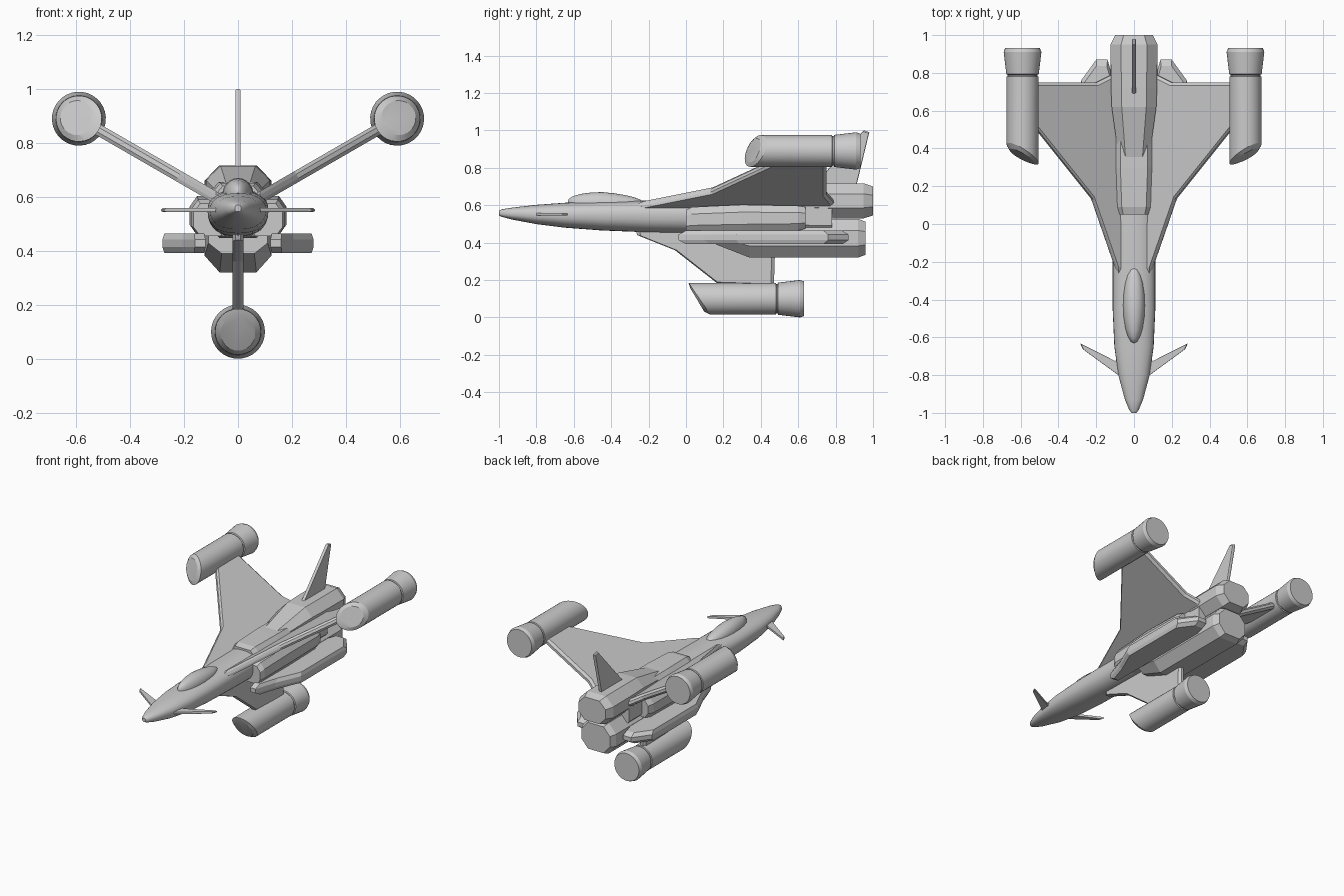
import bpy, math
from mathutils import Vector

if "Cube" in bpy.data.objects:
    bpy.data.objects.remove(bpy.data.objects["Cube"])


def make(name, verts, faces, smooth=None):
    import bmesh
    me = bpy.data.meshes.new(name)
    me.from_pydata([tuple(v) for v in verts], [], faces)
    bm = bmesh.new()
    bm.from_mesh(me)
    bmesh.ops.recalc_face_normals(bm, faces=bm.faces)
    bm.to_mesh(me)
    bm.free()
    if smooth:
        me.polygons.foreach_set("use_smooth", [True] * len(me.polygons))
        me.set_sharp_from_angle(angle=math.radians(smooth))
    ob = bpy.data.objects.new(name, me)
    bpy.context.collection.objects.link(ob)
    return ob


def loft(name, rings, smooth=None):
    n = len(rings[0])
    verts = [v for r in rings for v in r]
    faces = [(k * n + i, k * n + (i + 1) % n, (k + 1) * n + (i + 1) % n, (k + 1) * n + i)
             for k in range(len(rings) - 1) for i in range(n)]
    faces += [tuple(range(n)), tuple(range(len(verts) - n, len(verts)))]
    return make(name, verts, faces, smooth)


def oval(y, hw, z0, z1, zs, n=28):
    """Cross-section with separate top and bottom height around side line zs."""
    pts = []
    for i in range(n):
        a = 2 * math.pi * i / n
        s = math.sin(a)
        h = (z1 - zs) if s > 0 else (zs - z0)
        c = math.cos(a)
        pts.append((hw * math.copysign(abs(c) ** 0.85, c), y,
                    zs + h * math.copysign(abs(s) ** 0.85, s)))
    return pts


def octa(y, x0, x1, z0, z1, fx=0.55, fz=0.4):
    """Chamfered octagonal cross-section."""
    cx, cz, w, h = (x0 + x1) / 2, (z0 + z1) / 2, (x1 - x0) / 2, (z1 - z0) / 2
    p = [(1, fz), (fx, 1), (-fx, 1), (-1, fz), (-1, -fz), (-fx, -1), (fx, -1), (1, -fz)]
    return [(cx + a * w, y, cz + b * h) for a, b in p]


def plate(name, outline, to3d, t, inset=0.05):
    """Thin blade with bevelled edges; outline in (span, y)."""
    cs = sum(p[0] for p in outline) / len(outline)
    cy = sum(p[1] for p in outline) / len(outline)
    small = [(p[0] + (cs - p[0]) * inset, p[1] + (cy - p[1]) * inset) for p in outline]
    return loft(name, [[to3d(s, y, -t) for s, y in small],
                       [to3d(s, y, -t * 0.4) for s, y in outline],
                       [to3d(s, y, t * 0.4) for s, y in outline],
                       [to3d(s, y, t) for s, y in small]])


# fuselage: y, half width, bottom, top, side line
loft("fuselage", [oval(*r) for r in [
    (-1.0, .012, .545, .57, .557), (-.985, .025, .538, .578, .556), (-.93, .048, .523, .587, .555),
    (-.8, .083, .499, .602, .55), (-.65, .104, .48, .613, .55), (-.45, .113, .465, .62, .55),
    (-.2, .113, .455, .625, .55), (.1, .113, .45, .628, .55), (.3, .11, .45, .63, .55)]], 35)

# canopy
can = []
for i in range(11):
    u = -math.cos(math.pi * i / 10)
    k = math.sqrt(max(0.003, 1 - u * u))
    y = -.43 + .2 * u
    base = .598 + .02 * (u + 1) / 2
    top = .618 + .052 * k * (1 - .22 * u * (u > 0))
    can.append([(.058 * k * math.cos(a), y - .02 * math.sin(a) * k, base + (top - base) * math.sin(a))
                for a in [math.pi * j / 12 for j in range(13)]])
loft("canopy", can, 40)

# mid hull behind the cockpit section
loft("mid_hull", [octa(.05, -.095, .095, .455, .64, .6, .5), octa(.09, -.108, .108, .45, .652, .6, .5),
                  octa(.3, -.12, .12, .44, .655, .6, .5), octa(.78, -.12, .12, .44, .65, .6, .5)])

# stacked engines
loft("upper_engine", [octa(.27, -.07, .07, .56, .635), octa(.62, -.118, .118, .535, .715),
                      octa(.72, -.122, .122, .53, .717), octa(.95, -.124, .124, .53, .717),
                      octa(1.0, -.1, .1, .545, .70)])
loft("lower_engine", [octa(.16, -.11, .11, .39, .52), octa(.34, -.124, .124, .32, .527),
                      octa(.92, -.124, .124, .32, .527), octa(.96, -.105, .105, .335, .512)])

# wings, nacelles, intakes, pods and canards for both sides
C, S = math.cos(math.pi / 6), 0.5
WING = [(.05, -.28), (.085, -.26), (.22, .13), (.54, .53), (.54, .75), (.2, .75), (.12, .79), (.05, .79)]
WING = [(x / C, y) for x, y in WING]
NOSE = [(.12, -.04), (.16, -.04), (.205, .1), (.28, .27)]
POD = NOSE + [(.28, .76), (.2, .87), (.14, .87), (.12, .8)]
CANARD = [(.04, -.83), (.09, -.795), (.272, -.662), (.285, -.632), (.1, -.725), (.04, -.7)]


def nacelle(name, cx, cz, y0, ox, oz, n=32):
    """Engine pod along y with a slanted nose; (ox, oz) points outward."""
    rings = []
    # radius, y offset, slant over radius, shift outward
    for r, y, sl, sh in [(.064, .05, .038, .006), (.085, .062, .058, 0), (.085, .47, 0, 0),
                         (.079, .473, 0, 0), (.079, .48, 0, 0), (.086, .483, 0, 0),
                         (.1, .60, 0, 0), (.092, .622, 0, 0)]:
        ring = []
        for i in range(n):
            a = 2 * math.pi * i / n
            o, t = math.cos(a), math.sin(a)
            ring.append((cx + ox * (r * o + sh) - oz * r * t, y0 + y + sl * o,
                         cz + oz * (r * o + sh) + ox * r * t))
        rings.append(ring)
    loft(name, rings, 20)


for m, side in ((1, "right"), (-1, "left")):
    plate("wing_" + side, WING,
          lambda s, y, t: (m * (s * C - t * S), y, .55 + s * S + t * C), .021)
    nacelle("wing_nacelle_" + side, m * .59, .89, .31, m * C, S)
    intake = [(0, .165, .455, .575), (.03, .175, .455, .59), (.3, .18, .458, .603),
              (.6, .178, .465, .597), (.64, .165, .475, .59)]
    loft("intake_" + side, [[(m * x, yy, z) for x, yy, z in octa(y, .04, w, a, b, .6, .45)]
                            for y, w, a, b in intake])
    plate("side_pod_" + side, POD, lambda s, y, t: (m * s, y, .428 + t), .036, .08)
    plate("canard_" + side, CANARD, lambda s, y, t: (m * s, y, .551 + t), .007, .04)

# ventral fin and its nacelle
plate("ventral_fin", [(.5, -.28), (.44, -.26), (.36, -.06), (.18, .17), (.17, .47), (.33, .475), (.5, .475)],
      lambda s, y, t: (t, y, s), .021)
nacelle("ventral_nacelle", 0, .1, .01, 0, -1)

# tail fin
plate("tail_fin", [(.68, .66), (.715, .69), (1.0, .95), (.99, .98), (.70, .91), (.68, .91)],
      lambda s, y, t: (t, y, s), .01, .03)
